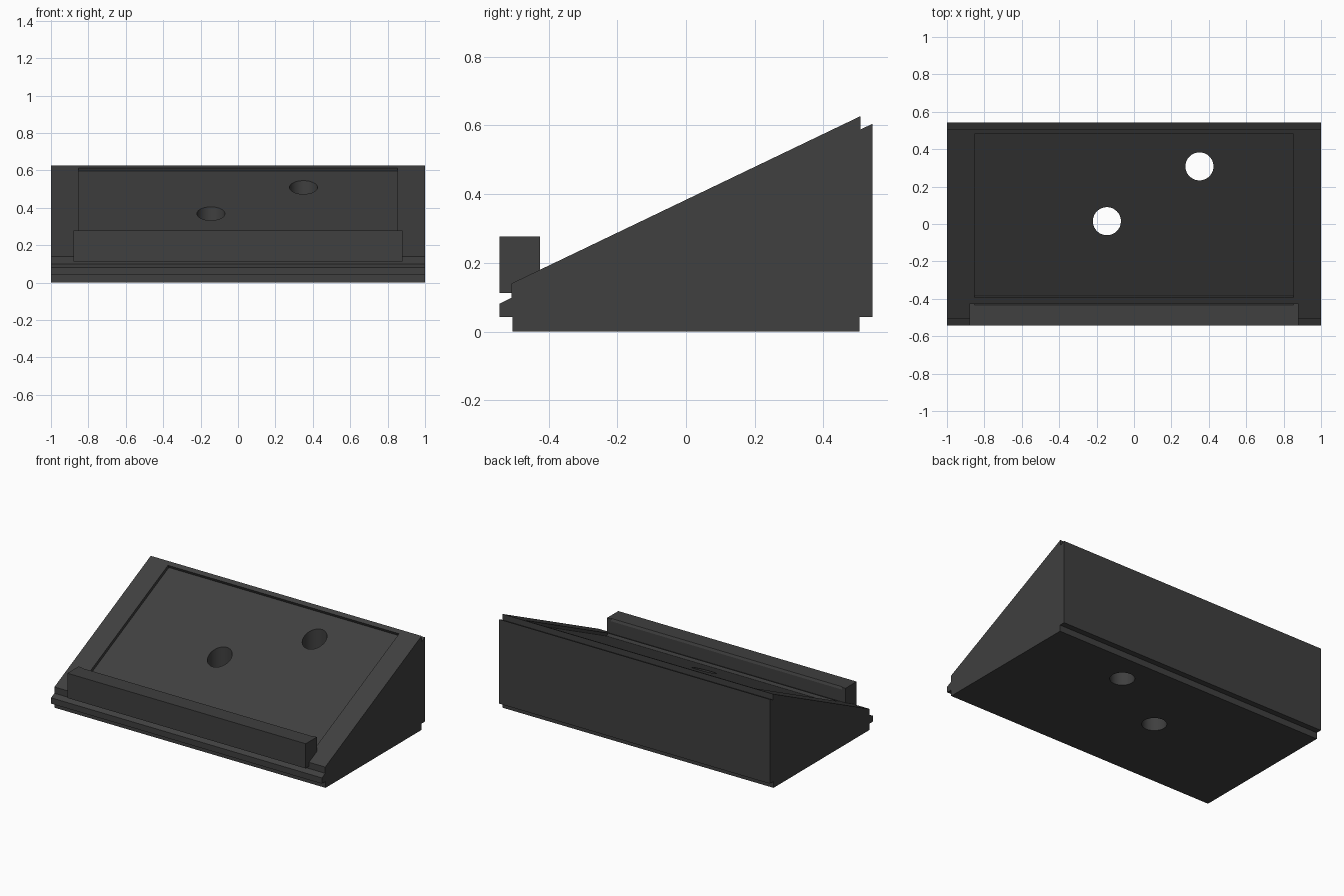
import bpy, bmesh, math
from mathutils import Matrix

if "Cube" in bpy.data.objects:
    bpy.data.objects.remove(bpy.data.objects["Cube"])

charcoal = bpy.data.materials.new("charcoal")
charcoal.diffuse_color = (0.05, 0.05, 0.05, 1)
charcoal.use_nodes = True
charcoal.node_tree.nodes["Principled BSDF"].inputs["Base Color"].default_value = charcoal.diffuse_color


def extrude_profile(name, points, half_width):
    """Extrude a (y, z) outline symmetrically along x."""
    bm = bmesh.new()
    face = bm.faces.new([bm.verts.new((-half_width, y, z)) for y, z in points])
    ext = bmesh.ops.extrude_face_region(bm, geom=[face])["geom"]
    bmesh.ops.translate(bm, vec=(2 * half_width, 0, 0),
                        verts=[v for v in ext if isinstance(v, bmesh.types.BMVert)])
    bmesh.ops.recalc_face_normals(bm, faces=bm.faces)
    return finish(name, bm)


def finish(name, bm):
    mesh = bpy.data.meshes.new(name)
    bm.to_mesh(mesh)
    bm.free()
    mesh.materials.append(charcoal)
    obj = bpy.data.objects.new(name, mesh)
    bpy.context.collection.objects.link(obj)
    return obj


def cylinder(name, x, y, radius):
    bm = bmesh.new()
    bmesh.ops.create_cone(bm, cap_ends=True, segments=64, radius1=radius,
                          radius2=radius, depth=2,
                          matrix=Matrix.Translation((x, y, 0.3)))
    return finish(name, bm)


def cut(obj, cutters):
    """Subtract the cutters and apply the result."""
    for c in cutters:
        mod = obj.modifiers.new("cut", 'BOOLEAN')
        mod.operation, mod.object, mod.solver = 'DIFFERENCE', c, 'EXACT'
    bpy.context.view_layer.update()
    dg = bpy.context.evaluated_depsgraph_get()
    mesh = bpy.data.meshes.new_from_object(obj.evaluated_get(dg))
    obj.modifiers.clear()
    obj.data = mesh
    bpy.ops.object.select_all(action='DESELECT')
    obj.select_set(True)
    bpy.context.view_layer.objects.active = obj
    bpy.ops.object.shade_smooth_by_angle(angle=math.radians(20))


# Sloping top surface
SLOPE = (0.627 - 0.14) / 1.016
angle = math.atan(SLOPE)


def surface(y, lift=0.0):
    """Point on the slope, moved along its normal."""
    return (y - lift * math.sin(angle),
            0.14 + (y + 0.508) * SLOPE + lift * math.cos(angle))


# Wedge body with stepped front and back edges
body = extrude_profile("wedge_body", [
    (-0.505, 0), (0.505, 0), (0.505, 0.042), (0.543, 0.042), (0.543, 0.605),
    (0.508, 0.588), (0.508, 0.627), (-0.508, 0.14), (-0.508, 0.098),
    (-0.543, 0.081), (-0.543, 0.042), (-0.505, 0.042)], 1.0)

# Retaining bar along the low edge
bar = extrude_profile("front_ledge", [
    (-0.543, 0.112), (-0.425, 0.112), (-0.425, 0.277), (-0.543, 0.277)], 0.88)

# Cutters: shallow tray square to the slope, and two vertical holes
LOW, HIGH, DEPTH = -0.393, 0.48, 0.02
tray = extrude_profile("tray_cutter", [
    surface(LOW, -DEPTH), surface(HIGH, -DEPTH),
    surface(HIGH, 0.3), surface(LOW, 0.3)], 0.853)
holes = [cylinder("hole_cutter", -0.145, 0.015, 0.075),
         cylinder("hole_cutter", 0.35, 0.308, 0.075)]

cut(body, [tray] + holes)
cut(bar, [tray])
for c in [tray] + holes:
    bpy.data.objects.remove(c)
